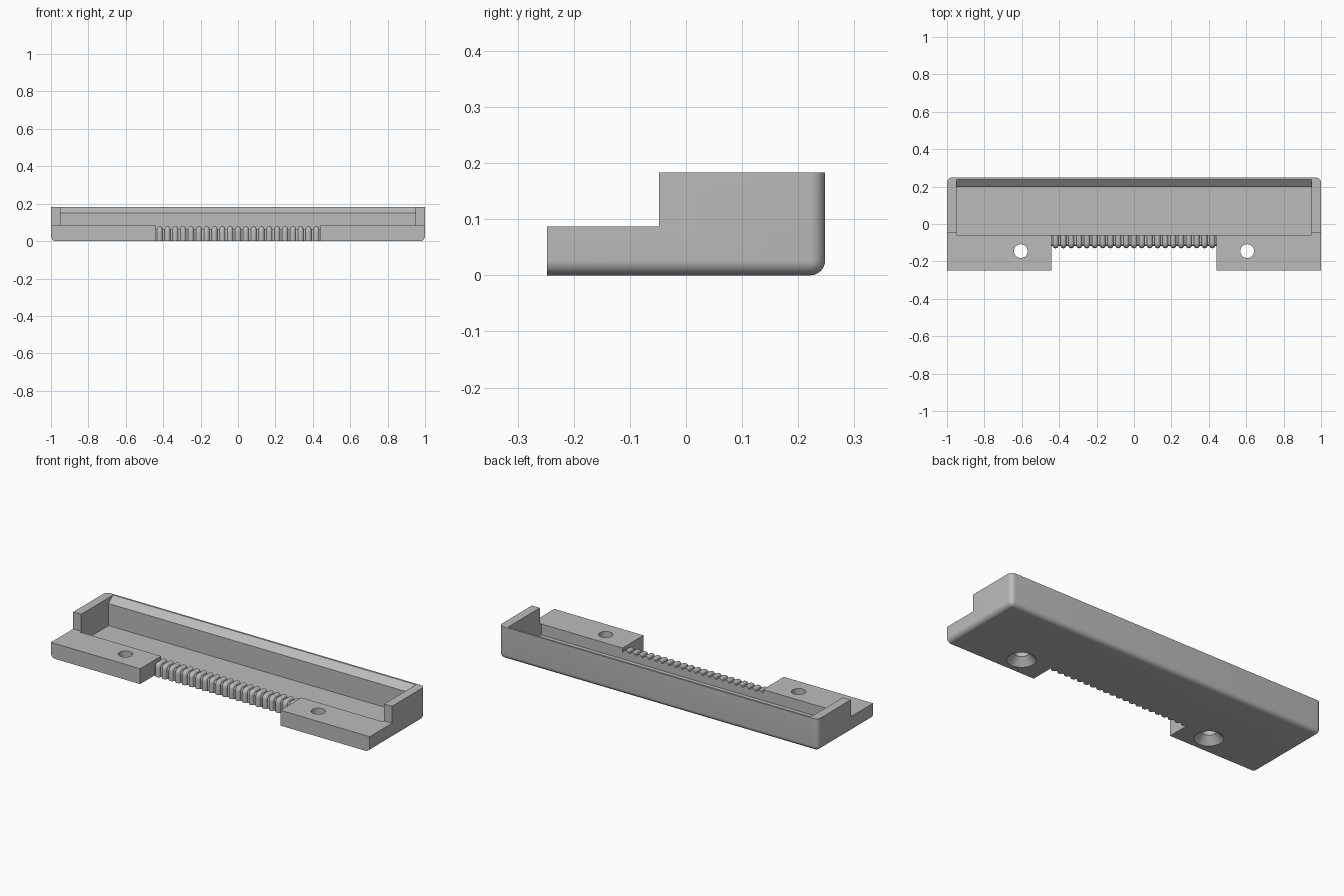
import bpy, bmesh
from math import sin, cos, pi, sqrt

cube = bpy.data.objects.get("Cube")
if cube:
    bpy.data.objects.remove(cube, do_unlink=True)

grey = bpy.data.materials.new("mid_grey")
grey.use_nodes = True
colour = (0.5, 0.5, 0.5, 1)
grey.diffuse_color = colour
grey.node_tree.nodes["Principled BSDF"].inputs["Base Color"].default_value = colour


def finish(bm, name):
    bmesh.ops.recalc_face_normals(bm, faces=bm.faces)
    mesh = bpy.data.meshes.new(name)
    bm.to_mesh(mesh)
    bm.free()
    mesh.materials.append(grey)
    ob = bpy.data.objects.new(name, mesh)
    bpy.context.collection.objects.link(ob)
    return ob


def loft(name, loops):
    """Skin a row of closed loops and cap both ends."""
    bm = bmesh.new()
    rings = [[bm.verts.new(p) for p in loop] for loop in loops]
    n = len(rings[0])
    for a, b in zip(rings, rings[1:]):
        for i in range(n):
            j = (i + 1) % n
            bm.faces.new((a[i], a[j], b[j], b[i]))
    bm.faces.new(rings[0])
    bm.faces.new(rings[-1])
    return finish(bm, name)


def prism(name, half_width, profile):
    """Extrude a (y, z) profile symmetrically along x."""
    return loft(name, [[(x, y, z) for y, z in profile] for x in (-half_width, half_width)])


def rect(y0, y1, z0, z1):
    return [(y0, z0), (y1, z0), (y1, z1), (y0, z1)]


def turned(name, cx, cy, profile, sides=32):
    """Stack circles from (radius, z) pairs."""
    return loft(name, [[(cx + r * cos(2 * pi * i / sides), cy + r * sin(2 * pi * i / sides), z)
                        for i in range(sides)] for r, z in profile])


def activate(ob):
    bpy.ops.object.select_all(action="DESELECT")
    ob.select_set(True)
    bpy.context.view_layer.objects.active = ob


def cut(ob, cutter):
    mod = ob.modifiers.new("cut", "BOOLEAN")
    mod.operation = "DIFFERENCE"
    mod.solver = "EXACT"
    mod.object = cutter
    activate(ob)
    bpy.ops.object.modifier_apply(modifier=mod.name)
    bpy.data.objects.remove(cutter, do_unlink=True)


# Body block with rounded base, ends and back corners
BACK, TOP, SHELF, FLOOR, STEP = 0.248, 0.183, 0.087, 0.025, -0.06
body = prism("tray_body", 1.0, rect(-BACK, BACK, 0, TOP))
bm = bmesh.new()
bm.from_mesh(body.data)


def is_rounded(e):
    a, b = (v.co for v in e.verts)
    low = a.z < 0.01 and b.z < 0.01
    front = a.y < 0 and b.y < 0
    upright = abs(a.z - b.z) > 0.1
    return (low or upright) and not front


bmesh.ops.bevel(bm, geom=[e for e in bm.edges if is_rounded(e)], offset=0.027,
                segments=8, profile=0.5, affect="EDGES", clamp_overlap=True)
bm.to_mesh(body.data)
bm.free()

# Lowered front shelf, tray hollow with sloped lip, and front notch
cut(body, prism("shelf_cutter", 1.2, rect(-0.5, -0.048, SHELF, 0.4)))
cut(body, prism("hollow_cutter", 0.95, [(STEP, FLOOR), (0.198, FLOOR), (0.198, 0.15),
                                        (0.237, TOP), (0.237, 0.4), (STEP, 0.4)]))
cut(body, prism("notch_cutter", 0.44, rect(-0.5, STEP, -0.2, 0.4)))

# Countersunk screw holes
for side in (-1, 1):
    cut(body, turned("hole_cutter", side * 0.605, -0.145,
                     [(0.076, -0.002), (0.037, 0.04), (0.037, 0.2)]))

activate(body)
bpy.ops.object.shade_smooth_by_angle(angle=pi / 6)

# Ribbed comb: a rounded-top wall whose skin swells at every rib
RIBS, HALF, STEPS = 21, 0.44, 8
pitch = 2 * HALF / RIBS


def comb_loop(x, h):
    y, z, r = -0.117 - h, 0.066 + h, 0.014 + h
    arc = [(y + r - r * cos(t * pi / 12), z - r + r * sin(t * pi / 12)) for t in range(7)]
    return [(x, py, pz) for py, pz in [(STEP, 0), (y, 0)] + arc + [(STEP, z)]]


loops = [comb_loop(-HALF, 0)]
for k in range(RIBS):
    centre = -HALF + (k + 0.5) * pitch
    for s in range(STEPS + 1):
        u = -cos(pi * s / STEPS)
        loops.append(comb_loop(centre + u * pitch * 0.36, 0.013 * sqrt(max(0, 1 - u * u))))
loops.append(comb_loop(HALF, 0))
comb = loft("ribbed_comb", loops)
activate(comb)
bpy.ops.object.shade_smooth_by_angle(angle=pi / 5)
